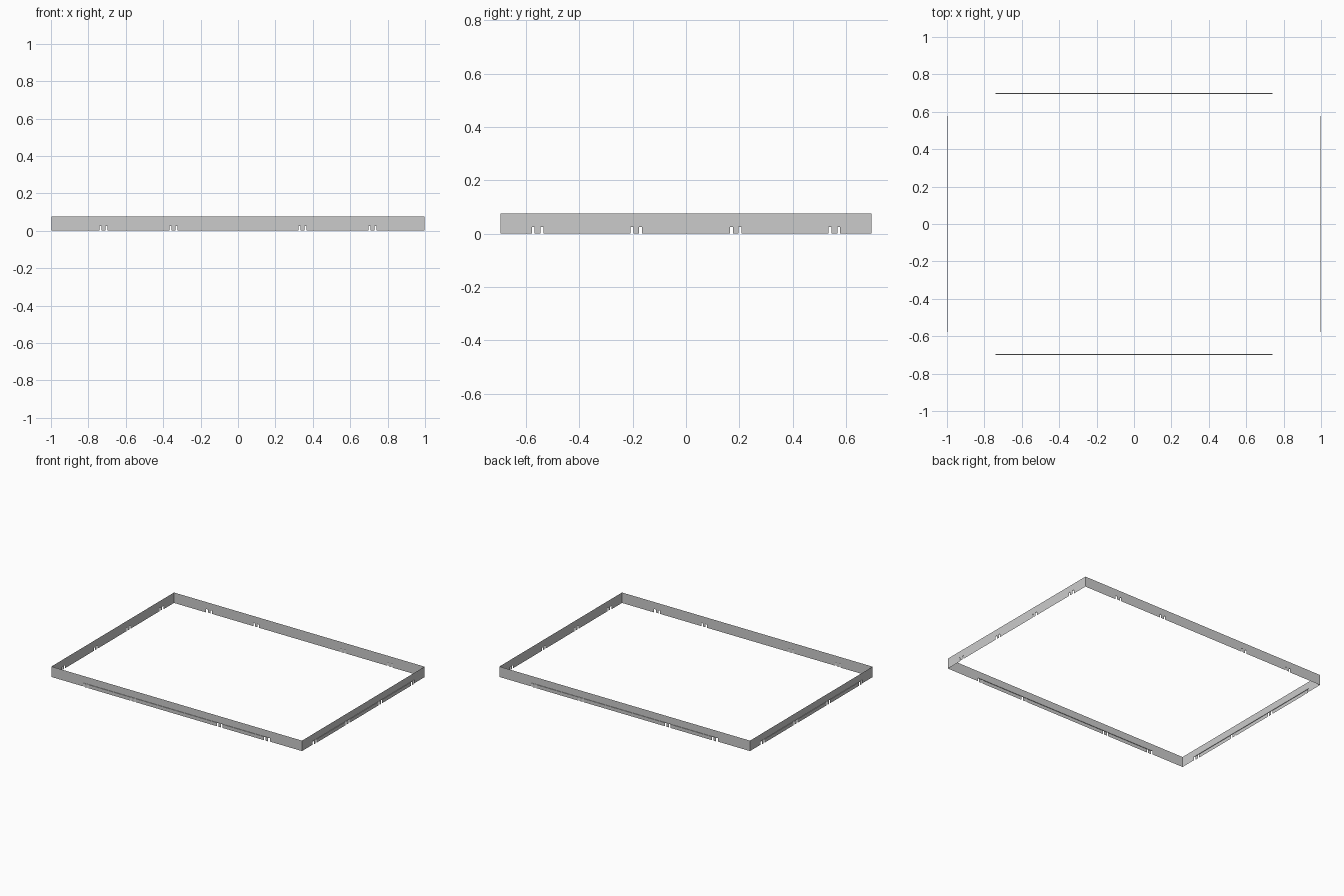
import bpy, bmesh, math
from mathutils import Matrix

if "Cube" in bpy.data.objects:
    bpy.data.objects.remove(bpy.data.objects["Cube"])

HX, HY = 0.997, 0.696      # wall planes
H, SLOT_H, LIP = 0.075, 0.025, 0.004


def wall(name, half, dist, slots, angle):
    """Sheet wall facing -y before rotation, with a slotted lip along its lower edge."""
    bm = bmesh.new()

    def quad(pts):
        bm.faces.new([bm.verts.new(p) for p in pts])

    def upright(x0, x1, y, z0, z1):
        quad([(x0, y, z0), (x1, y, z0), (x1, y, z1), (x0, y, z1)])

    gaps = sorted([(-b, -a) for a, b in slots] + slots)
    start, end = gaps[0][0], gaps[-1][1]
    y = -dist
    # upper band and plain lower ends
    upright(-half, half, y, SLOT_H, H)
    upright(-half, start, y, 0, SLOT_H)
    upright(end, half, y, 0, SLOT_H)
    # narrow ledge, and clip strip broken by the slots
    quad([(start, y - LIP, SLOT_H), (end, y - LIP, SLOT_H), (end, y, SLOT_H), (start, y, SLOT_H)])
    for (_, x0), (x1, _) in zip(gaps, gaps[1:]):
        upright(x0, x1, y - LIP, 0, SLOT_H)

    bmesh.ops.remove_doubles(bm, verts=bm.verts, dist=1e-5)
    bm.transform(Matrix.Rotation(angle, 4, 'Z'))
    mesh = bpy.data.meshes.new(name)
    bm.to_mesh(mesh)
    bm.free()
    bpy.context.collection.objects.link(bpy.data.objects.new(name, mesh))


long_slots = [(0.324, 0.334), (0.356, 0.366), (0.698, 0.708), (0.730, 0.740)]
short_slots = [(0.165, 0.176), (0.197, 0.208), (0.535, 0.546), (0.567, 0.578)]

wall("front_wall", HX, HY, long_slots, 0)
wall("back_wall", HX, HY, long_slots, math.pi)
wall("right_wall", HY, HX - 0.001, short_slots, math.pi / 2)
wall("left_wall", HY, HX - 0.001, short_slots, -math.pi / 2)
